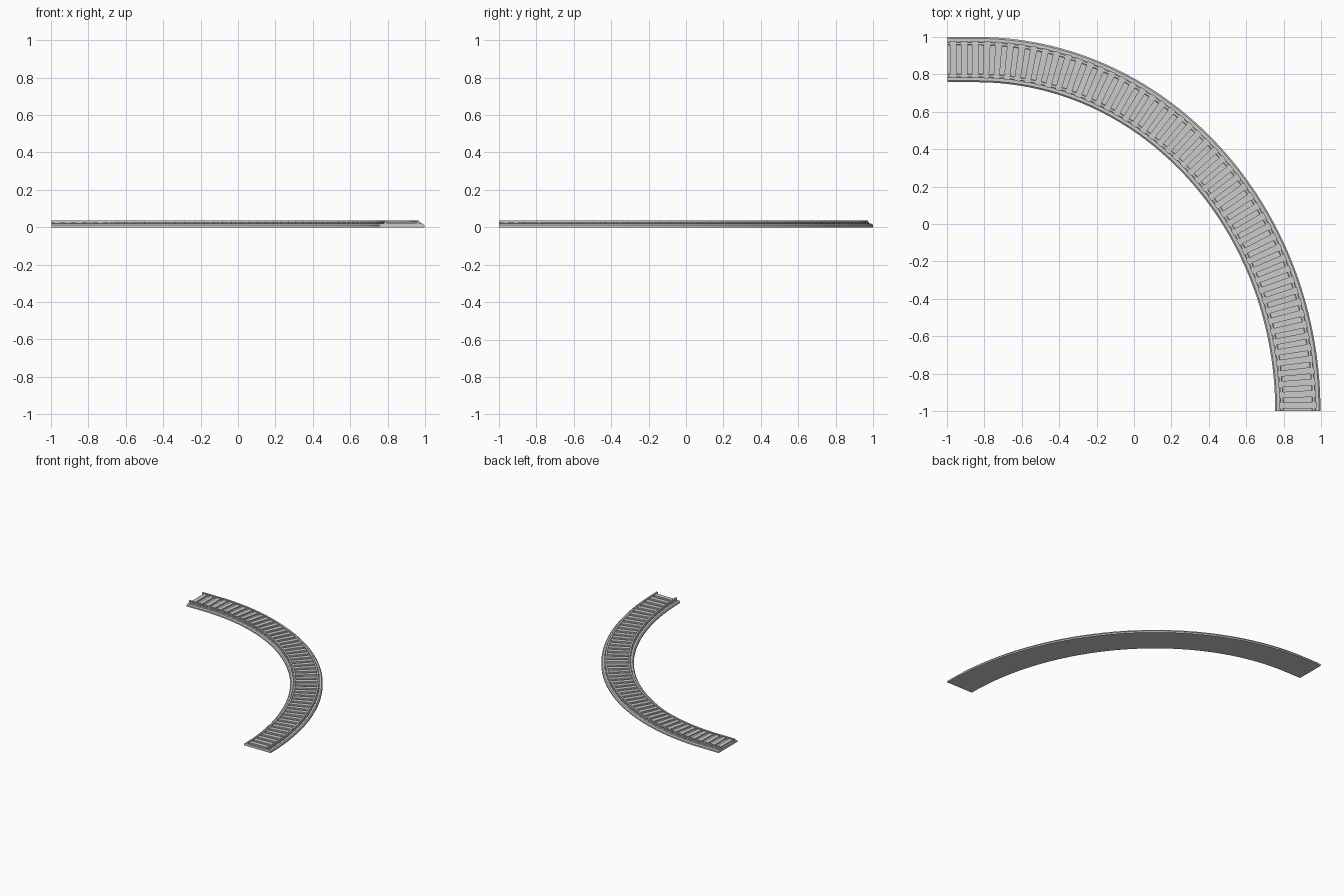
import bpy, bmesh, math
from mathutils import Vector

if "Cube" in bpy.data.objects:
    bpy.data.objects.remove(bpy.data.objects["Cube"])

# Track centreline: short straight lead-in, then a quarter bend
CX, CY = -0.84, -1.0
END_X, TOP_Y, START_X = 0.876, 0.879, -0.997
A, B = END_X - CX, TOP_Y - CY
STRAIGHT = CX - START_X

fine = []
for i in range(20):
    fine.append((Vector((START_X + STRAIGHT * i / 20, TOP_Y)), Vector((1, 0))))
for i in range(601):
    t = math.pi / 2 * i / 600
    fine.append((Vector((CX + A * math.sin(t), CY + B * math.cos(t))),
                 Vector((A * math.cos(t), -B * math.sin(t))).normalized()))
dist = [0.0]
for (p, _), (q, _) in zip(fine, fine[1:]):
    dist.append(dist[-1] + (q - p).length)
LENGTH = dist[-1]


def at(s):
    """Point and direction at distance s along the centreline."""
    i = 0
    while i < len(dist) - 2 and dist[i + 1] < s:
        i += 1
    f = (s - dist[i]) / (dist[i + 1] - dist[i])
    return fine[i][0].lerp(fine[i + 1][0], f), fine[i][1].lerp(fine[i + 1][1], f).normalized()


def finish(bm, name):
    bmesh.ops.recalc_face_normals(bm, faces=bm.faces)
    mesh = bpy.data.meshes.new(name)
    bm.to_mesh(mesh)
    bm.free()
    obj = bpy.data.objects.new(name, mesh)
    bpy.context.collection.objects.link(obj)
    return obj


def sweep(bm, profile, s0, s1, steps):
    """Sweep a closed (offset, height) profile along the track."""
    rings = []
    for k in range(steps + 1):
        p, d = at(s0 + (s1 - s0) * k / steps)
        n = Vector((-d.y, d.x))
        rings.append([bm.verts.new((p.x + n.x * o, p.y + n.y * o, z)) for o, z in profile])
    m = len(profile)
    for r, q in zip(rings, rings[1:]):
        for j in range(m):
            bm.faces.new((r[j], r[(j + 1) % m], q[(j + 1) % m], q[j]))
    bm.faces.new(rings[0])
    bm.faces.new(rings[-1][::-1])


# Ballast bed with bevelled shoulders
bm = bmesh.new()
sweep(bm, [(-.121, 0), (.121, 0), (.121, .012), (.113, .019), (-.113, .019), (-.121, .012)],
      0, LENGTH, 72)
finish(bm, "ballast_bed")

# Two rails with foot, web and head
half = [(.009, .018), (.009, .022), (.005, .025), (.005, .030), (.0065, .032), (.0065, .037)]
rail = half + [(-o, z) for o, z in reversed(half)]
for name, off in (("outer_rail", .086), ("inner_rail", -.086)):
    bm = bmesh.new()
    sweep(bm, [(o + off, z) for o, z in rail], 0, LENGTH, 72)
    finish(bm, name)

# Sleepers at an even pitch
COUNT = 50
bm = bmesh.new()
for k in range(COUNT):
    s = LENGTH * (k + 0.5) / COUNT
    w = 0.017
    sweep(bm, [(-.099, .016), (.099, .016), (.099, .029), (-.099, .029)], s - w, s + w, 1)
finish(bm, "sleepers")
